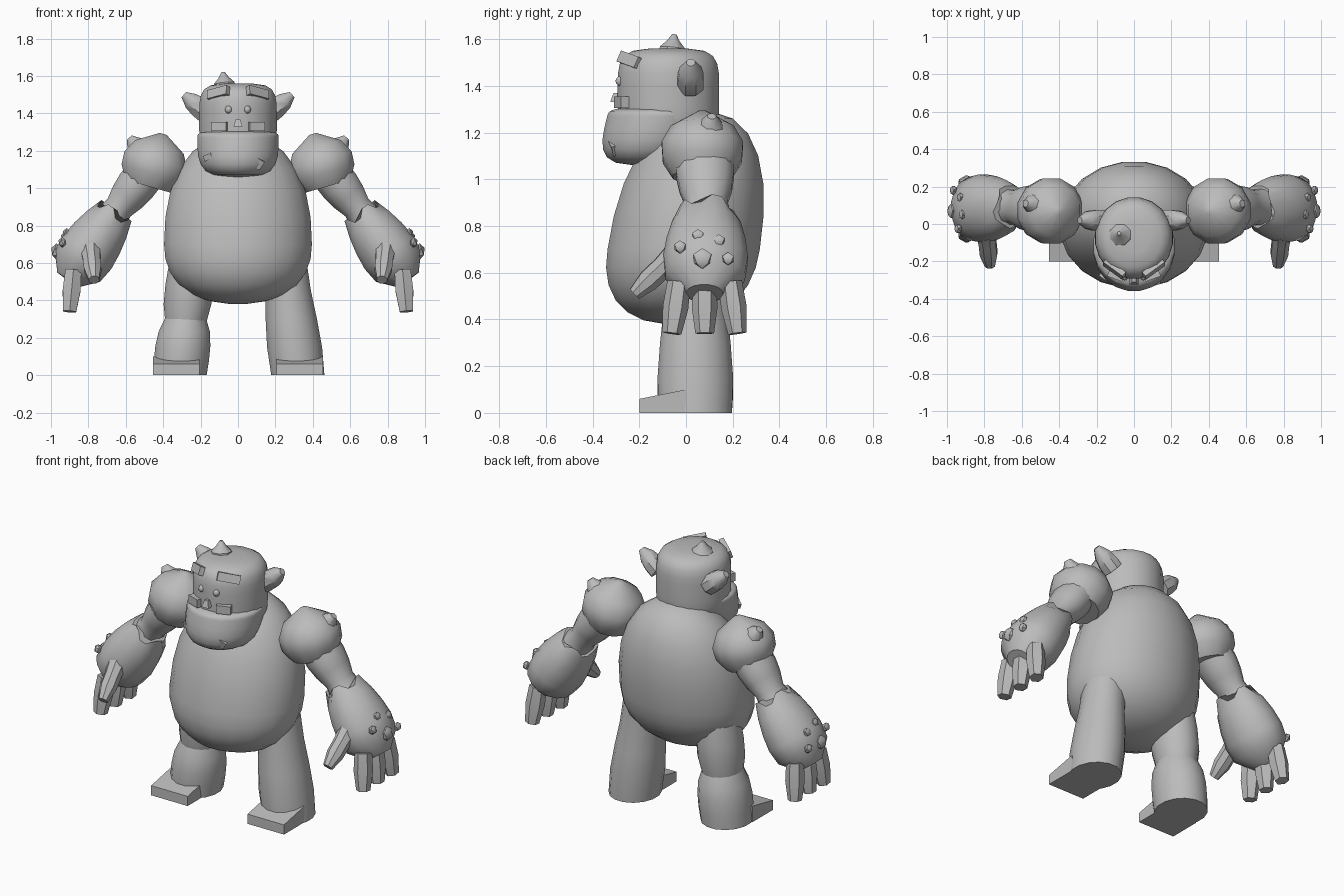
import bpy, bmesh, math
from mathutils import Vector, Matrix, Euler

cube = bpy.data.objects.get("Cube")
if cube:
    bpy.data.objects.remove(cube)

UP = Vector((0, 0, 1))
GREY = (.5, .5, .5, 1)
stone = bpy.data.materials.new("stone grey")
stone.use_nodes = True
stone.diffuse_color = GREY
stone.node_tree.nodes["Principled BSDF"].inputs["Base Color"].default_value = GREY


def finish(name, bm, mirror=False, smooth=True):
    """Turn a bmesh into a shaded object, mirrored across x if asked."""
    bmesh.ops.recalc_face_normals(bm, faces=bm.faces)
    mesh = bpy.data.meshes.new(name)
    bm.to_mesh(mesh)
    bm.free()
    mesh.materials.append(stone)
    part = bpy.data.objects.new(name, mesh)
    bpy.context.collection.objects.link(part)
    bpy.ops.object.select_all(action="DESELECT")
    part.select_set(True)
    bpy.context.view_layer.objects.active = part
    if smooth:
        bpy.ops.object.shade_smooth_by_angle(angle=math.radians(40))
    if mirror:
        modifier = part.modifiers.new("Mirror", "MIRROR")
        modifier.use_mirror_merge = False


def skin(rings, sides):
    """Join rings of points into a closed tube."""
    bm = bmesh.new()
    loops = [[bm.verts.new(point) for point in ring] for ring in rings]
    for lower, upper in zip(loops, loops[1:]):
        for i in range(sides):
            j = (i + 1) % sides
            bm.faces.new((lower[i], lower[j], upper[j], upper[i]))
    bm.faces.new(loops[0])
    bm.faces.new(loops[-1])
    return bm


def ellipse(centre, across, along, sides):
    turns = [math.tau * (i + .5) / sides for i in range(sides)]
    return [centre + across * math.cos(a) + along * math.sin(a) for a in turns]


def tube(name, start, end, radii, deep=1, sides=12, axis=None, jag=0, **options):
    """Evenly spaced rings between two points; deep widens them front to back."""
    start, end = Vector(start), Vector(end)
    axis = axis or (end - start).normalized()
    across = Vector((0, 1, 0)).cross(axis).normalized()
    along = axis.cross(across) * deep
    rings = []
    for k, radius in enumerate(radii):
        centre = start.lerp(end, k / (len(radii) - 1))
        rings.append(ellipse(centre, across * radius, along * radius, sides))
    # A ragged cuff: every other pair of points is pulled back
    for i, point in enumerate(rings[0]):
        if i % 4 < 2:
            point += axis * jag
    finish(name, skin(rings, sides), **options)


def egg(name, centre, wide, deep, below, above, power, lean):
    """An upright superellipsoid with unequal halves, sheared along y."""
    sides, steps = 20, 12
    rings = []
    for k in range(steps + 1):
        level = -math.cos(math.pi * (k + .3) / (steps + .6))
        scale = (1 - abs(level) ** power) ** (1 / power)
        height = level * (above if level > 0 else below)
        middle = Vector(centre) + Vector((0, lean * height, height))
        across, along = Vector((wide * scale, 0, 0)), Vector((0, deep * scale, 0))
        rings.append(ellipse(middle, across, along, sides))
    finish(name, skin(rings, sides))


def block(name, centre, size, turn=(0, 0, 0), slope=0, mirror=False):
    """A box whose top may slope up towards the back."""
    bm = bmesh.new()
    bmesh.ops.create_cube(bm, size=1)
    for vert in bm.verts:
        if vert.co.z > 0:
            vert.co.z += slope * vert.co.y
    angles = Euler([math.radians(angle) for angle in turn])
    bm.transform(Matrix.LocRotScale(Vector(centre), angles, Vector(size)))
    finish(name, bm, mirror, smooth=False)


def pebble(name, centre, radius, detail, flat):
    """A rounded stone, flattened along x."""
    bm = bmesh.new()
    bmesh.ops.create_icosphere(bm, subdivisions=detail, radius=radius)
    bm.transform(Matrix.Translation(centre) @ Matrix.Diagonal((flat, 1, 1, 1)))
    finish(name, bm, mirror=True)


# Torso and head
egg("belly", (0, -.01, .7), wide=.4, deep=.33, below=.32, above=.59, power=2.3, lean=.15)
egg("skull", (0, -.075, 1.36), wide=.21, deep=.22, below=.2, above=.2, power=4.5, lean=0)
egg("jaw", (0, -.12, 1.27), wide=.22, deep=.22, below=.21, above=.04, power=3.5, lean=.25)
tube("ear", (.17, .02, 1.4), (.29, .02, 1.5), (.06, .06, .05, .02), sides=8, mirror=True)
tube("horn", (-.07, -.06, 1.53), (-.08, -.05, 1.62), (.06, .06, .03, .01), sides=8)

# Face
block("brow", (.105, -.24, 1.51), (.13, .03, .05), turn=(-20, 12, 36), mirror=True)
pebble("eye", (.05, -.28, 1.42), radius=.022, detail=2, flat=.9)
tube("nose", (0, -.3, 1.33), (0, -.3, 1.37), (.035, .015), sides=4)
block("tooth", (.095, -.27, 1.33), (.085, .05, .05), turn=(0, 0, 20), mirror=True)
block("left_chin_wart", (.1, -.3, 1.14), (.06, .05, .05), turn=(20, 30, 20))
block("right_chin_wart", (-.15, -.27, 1.17), (.05, .05, .03), turn=(10, -20, -35))

# Shoulders and arms
tube("shoulder", (.48, .07, 1.01), (.4, .07, 1.29), (.13, .175, .18, .14, .02), mirror=True)
tube("shoulder_knob", (.5, .1, 1.17), (.58, .11, 1.27), (.09, .07, .05, .02),
     sides=8, mirror=True)
tube("upper_arm", (.5, .08, 1.07), (.68, .09, .84), (.11, .11, .1, .08, .09),
     deep=1.15, mirror=True)
tube("forearm", (.65, .09, .88), (.91, .08, .51), (.1, .13, .15, .16, .15, .07),
     deep=1.15, sides=16, jag=.04, mirror=True)
tube("thumb", (.79, -.04, .68), (.77, -.22, .51), (.06, .05, .05, .03),
     sides=8, mirror=True)

# Three fingers fanning out a little
for i, finger in enumerate(("front", "middle", "back"), start=-1):
    y = .08 + .11 * i
    tube(finger + "_finger", (.88, y, .56), (.9, y + .03 * i, .34), (.05, .055, .04),
         sides=6, mirror=True)

# One large wart on each forearm with four small ones around it
pebble("large_forearm_wart", (.97, .07, .66), radius=.045, detail=1, flat=.7)
for i in range(4):
    angle = math.radians(50 * i)
    y, rise = .07 + .11 * math.cos(angle), .1 * math.sin(angle)
    pebble("small_forearm_wart", (.965 - rise / 2, y, .66 + rise),
           radius=.028, detail=1, flat=.8)

# Legs: the right one is jointed at the shin, the left one is a single piece
tube("left_leg", (.32, .04, 0), (.25, .04, .6), (.145, .15, .14, .125, .12),
     deep=1.1, sides=16, axis=UP)
tube("right_shin", (-.31, .04, 0), (-.28, .04, .31), (.145, .15, .15, .14, .11),
     deep=1.1, sides=16, axis=UP)
tube("right_thigh", (-.28, .04, .27), (-.25, .04, .6), (.11, .13, .13, .12),
     deep=1.1, sides=16, axis=UP)
block("toe_cap", (.33, -.1, .04), (.25, .2, .08), slope=.5, mirror=True)
